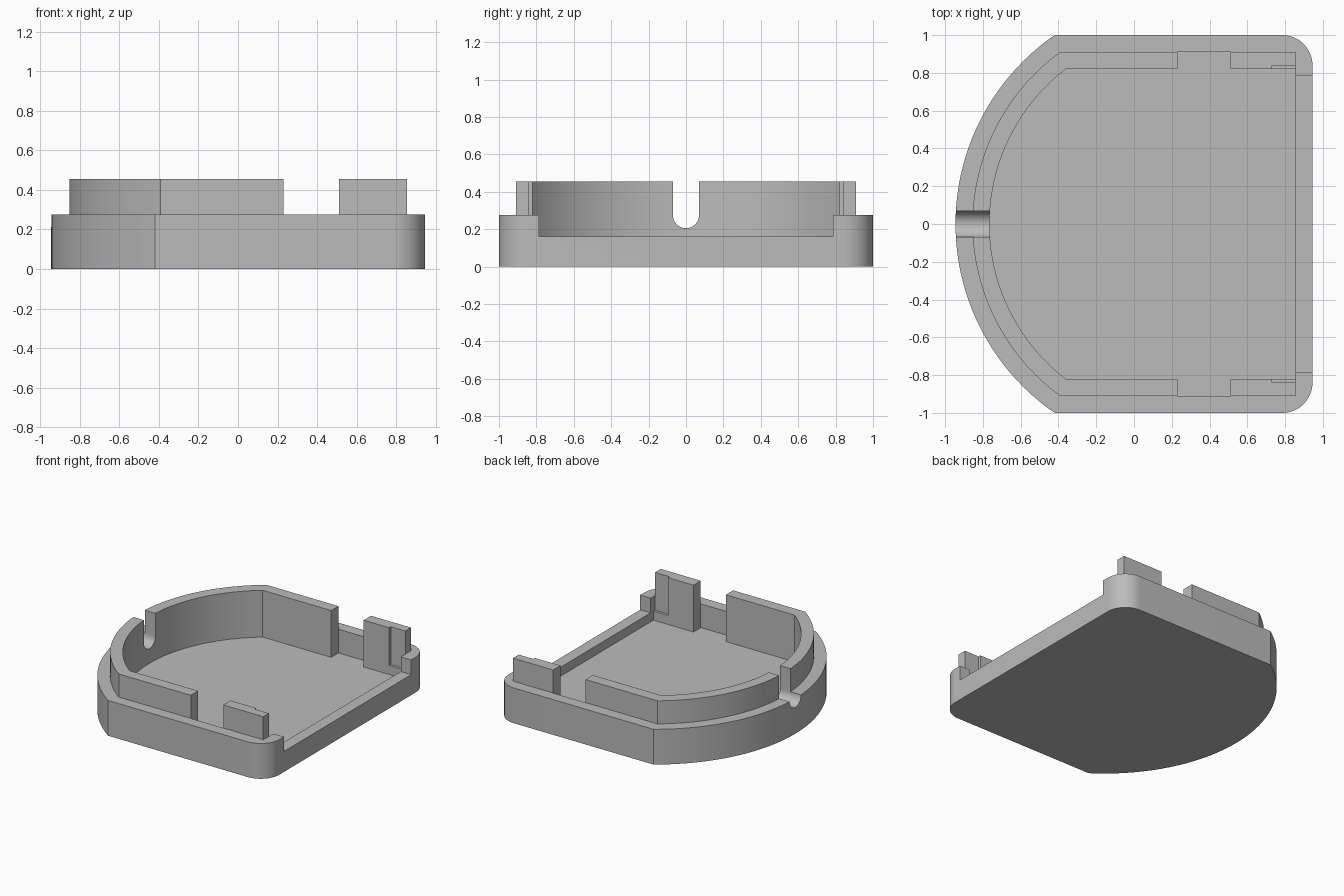
import bpy, bmesh, math

if "Cube" in bpy.data.objects:
    bpy.data.objects.remove(bpy.data.objects["Cube"])

CX = 0.27            # centre of the rounded end
RIM, TOP, FLOOR, SILL = 0.275, 0.455, 0.09, 0.16


def prism(name, pts, lo, hi, axis='z'):
    """Extrude a closed outline along z, or a (y, z) outline along x."""
    place = (lambda p, d: (p[0], p[1], d)) if axis == 'z' else (lambda p, d: (d, p[0], p[1]))
    bm = bmesh.new()
    a = [bm.verts.new(place(p, lo)) for p in pts]
    b = [bm.verts.new(place(p, hi)) for p in pts]
    bm.faces.new(a)
    bm.faces.new(b)
    n = len(pts)
    for i in range(n):
        j = (i + 1) % n
        bm.faces.new((a[i], a[j], b[j], b[i]))
    bmesh.ops.recalc_face_normals(bm, faces=bm.faces)
    me = bpy.data.meshes.new(name)
    bm.to_mesh(me)
    bm.free()
    ob = bpy.data.objects.new(name, me)
    bpy.context.collection.objects.link(ob)
    return ob


def rect(x0, x1, y0, y1):
    return [(x0, y0), (x1, y0), (x1, y1), (x0, y1)]


def arc(r, h, n=64):
    """Rounded end from y=-h to y=h, bulging towards -x."""
    a = math.asin(h / r)
    pts = [(CX - r * math.cos(t), r * math.sin(t))
           for t in (-a + 2 * a * i / n for i in range(n + 1))]
    pts[0], pts[-1] = (pts[0][0], -h), (pts[0][0], h)
    return pts


def mirrored(pts):
    """Upper half followed by its reflection in y."""
    return pts + [(x, -y) for x, y in reversed(pts)]


def combine(target, other, op):
    m = target.modifiers.new(op, 'BOOLEAN')
    m.object, m.operation, m.solver = other, op, 'EXACT'
    bpy.context.view_layer.objects.active = target
    bpy.ops.object.modifier_apply(modifier=m.name)
    bpy.data.objects.remove(other)


# Tray body: rounded end on the left, filleted corners on the right
r = 0.16
corner = [(0.945 - r + r * math.sin(t), 1 - r + r * math.cos(t))
          for t in (math.pi / 2 * i / 16 for i in range(17))]
tray = prism("tray", arc(1.215, 1.0) + mirrored(corner), 0, RIM)

# Cavity, with the lip supports left standing along the walls
side = [(0.23, 0.82), (0.23, 0.91), (0.51, 0.91), (0.51, 0.82), (0.855, 0.82)]
combine(tray, prism("cavity", arc(1.035, 0.82) + mirrored(side), FLOOR, 1), 'DIFFERENCE')

# Raised lip around the rounded end, and two short posts
lip = arc(1.125, 0.91) + [(0.23, 0.91), (0.23, 0.82)] \
    + arc(1.035, 0.82)[::-1] + [(0.23, -0.82), (0.23, -0.91)]
combine(tray, prism("lip", lip, RIM, TOP), 'UNION')
for y0, y1 in ((0.82, 0.91), (-0.91, -0.82)):
    combine(tray, prism("post", rect(0.51, 0.855, y0, y1), RIM, TOP), 'UNION')

# Shallow panel slots in the posts
for y0, y1 in ((0.7, 0.84), (-0.84, -0.7)):
    combine(tray, prism("slot", rect(0.73, 0.855, y0, y1), SILL, 1), 'DIFFERENCE')

# Lowered right wall
combine(tray, prism("opening", rect(0.8, 1.2, -0.785, 0.785), SILL, 1), 'DIFFERENCE')

# Round-bottomed cable notch in the rounded end
notch = [(0.07 * math.cos(t), RIM - 0.07 * math.sin(t))
         for t in (math.pi * i / 24 for i in range(25))]
combine(tray, prism("notch", notch + [(-0.07, 1), (0.07, 1)], -1.2, -0.5, 'x'), 'DIFFERENCE')

# Clean flat faces, colour and shading
bm = bmesh.new()
bm.from_mesh(tray.data)
bmesh.ops.remove_doubles(bm, verts=bm.verts, dist=1e-5)
bmesh.ops.dissolve_limit(bm, angle_limit=math.radians(0.3), verts=bm.verts, edges=bm.edges)
bm.to_mesh(tray.data)
bm.free()

grey = bpy.data.materials.new("plain grey")
grey.diffuse_color = (0.5, 0.5, 0.5, 1)
grey.use_nodes = True
grey.node_tree.nodes["Principled BSDF"].inputs["Base Color"].default_value = grey.diffuse_color
tray.data.materials.clear()
tray.data.materials.append(grey)
bpy.ops.object.select_all(action='DESELECT')
tray.select_set(True)
bpy.context.view_layer.objects.active = tray
bpy.ops.object.shade_smooth_by_angle(angle=math.radians(25))
